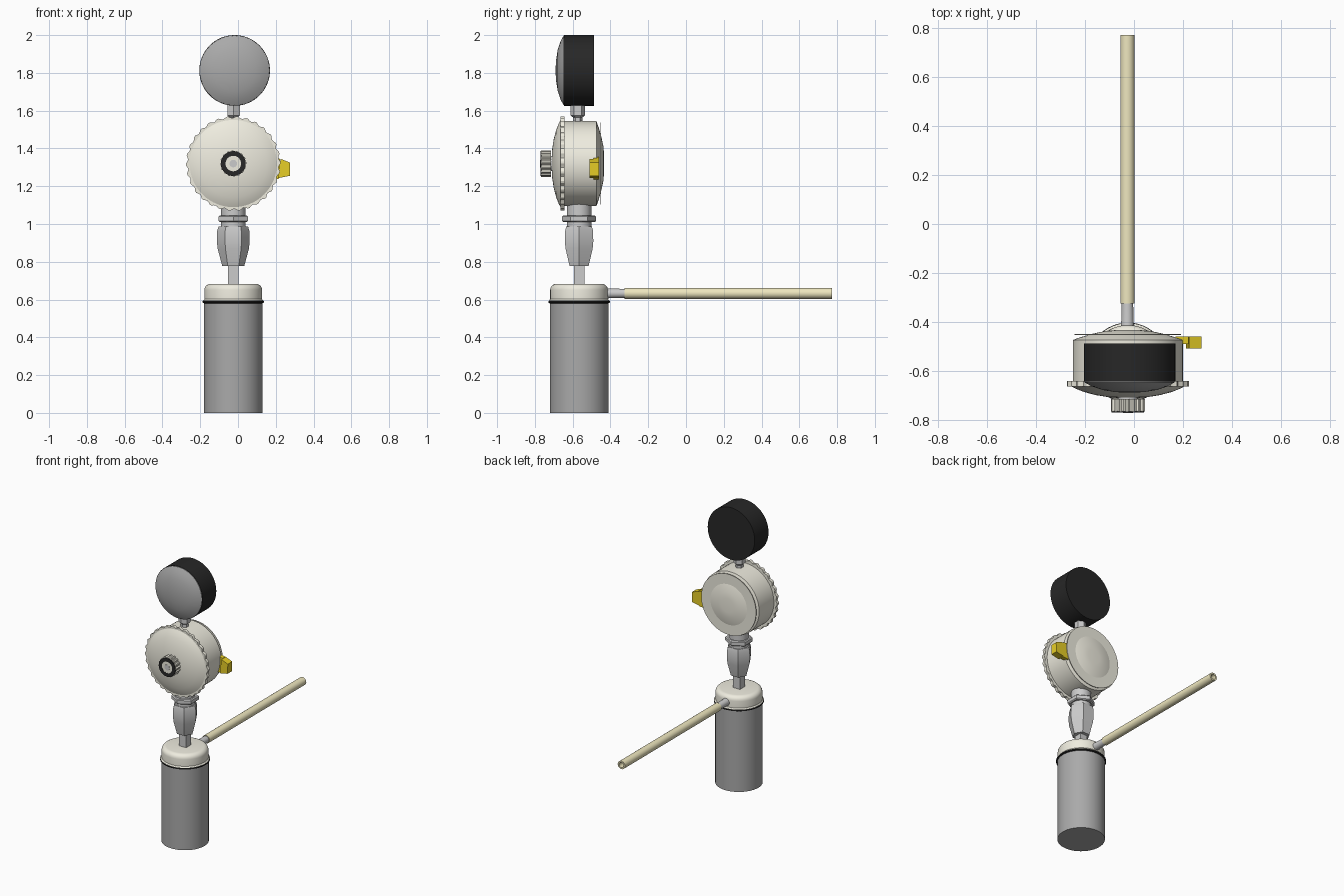
import bpy, bmesh
from math import sin, cos, pi, radians, sqrt
from mathutils import Vector

if "Cube" in bpy.data.objects:
    bpy.data.objects.remove(bpy.data.objects["Cube"])

CX, CY, DZ = -0.025, -0.566, 1.32   # column axis and dial height


def material(name, r, g, b):
    m = bpy.data.materials.new(name)
    m.diffuse_color = (r, g, b, 1)
    m.use_nodes = True
    m.node_tree.nodes["Principled BSDF"].inputs["Base Color"].default_value = m.diffuse_color
    return m


CREAM = material("cream", 0.86, 0.84, 0.74)
BLACK = material("black", 0.02, 0.02, 0.02)
YELLOW = material("yellow", 0.8, 0.62, 0.02)
HOSE = material("hose", 0.86, 0.8, 0.52)
DARK = material("dark_grey", 0.4, 0.4, 0.4)
STEEL = material("steel", 0.6, 0.6, 0.62)


def finish(name, bm, mat):
    bmesh.ops.remove_doubles(bm, verts=bm.verts, dist=1e-5)
    bmesh.ops.recalc_face_normals(bm, faces=bm.faces)
    me = bpy.data.meshes.new(name)
    bm.to_mesh(me)
    bm.free()
    me.materials.append(mat)
    ob = bpy.data.objects.new(name, me)
    bpy.context.collection.objects.link(ob)
    bpy.context.view_layer.objects.active = ob
    ob.select_set(True)
    bpy.ops.object.shade_smooth_by_angle(angle=radians(30))
    ob.select_set(False)
    return ob


def lathe(name, profile, mat, axis="Z", at=(CX, CY), segs=48, phase=0.0,
          wave=(1,), hollow=False):
    """Revolve (radius, position) pairs; wave scales radii around the turn."""
    bm = bmesh.new()
    rings = []
    for r, h in profile:
        ring = []
        for i in range(segs):
            a = phase + 2 * pi * i / segs
            k = r * wave[i % len(wave)]
            u, v = at[0] + k * cos(a), at[1] + k * sin(a)
            ring.append(bm.verts.new((u, v, h) if axis == "Z" else (u, h, v)))
        rings.append(ring)
    pairs = list(zip(rings, rings[1:]))
    if hollow:
        pairs.append((rings[-1], rings[0]))
    else:
        bm.faces.new(rings[0])
        bm.faces.new(rings[-1])
    for a, b in pairs:
        for i in range(segs):
            j = (i + 1) % segs
            bm.faces.new((a[i], a[j], b[j], b[i]))
    return finish(name, bm, mat)


def prism(name, outline, y0, y1, mat):
    """Extrude an (x, z) outline along y."""
    bm = bmesh.new()
    f = bm.faces.new([bm.verts.new((x, y0, z)) for x, z in outline])
    ext = bmesh.ops.extrude_face_region(bm, geom=[f])["geom"]
    bmesh.ops.translate(bm, vec=Vector((0, y1 - y0, 0)),
                        verts=[v for v in ext if isinstance(v, bmesh.types.BMVert)])
    return finish(name, bm, mat)


# Canister, sealing ring and rounded lid
lathe("canister", [(0.155, 0), (0.155, 0.585)], DARK)
lathe("seal_ring", [(0.155, 0.58), (0.163, 0.584), (0.163, 0.591), (0.155, 0.595)], BLACK)
corner = [(0.121 + 0.032 * cos(a * pi / 10), 0.651 + 0.032 * sin(a * pi / 10)) for a in range(6)]
lathe("canister_lid", [(0.16, 0.588), (0.16, 0.594), (0.153, 0.602)] + corner, CREAM)

# Outlet nozzle and open hose
side = (-0.027, 0.633)
lathe("outlet_nozzle", [(0.028, -0.43), (0.025, -0.395), (0.023, -0.29)], STEEL, "Y", side, 24)
lathe("hose", [(0.029, -0.325), (0.029, 0.773), (0.018, 0.773), (0.018, -0.325)],
      HOSE, "Y", side, 24, hollow=True)

# Square stem and hexagonal couplings
lathe("lower_stem", [(0.028 * sqrt(2), 0.67), (0.028 * sqrt(2), 0.79)], STEEL,
      segs=4, phase=pi / 4)
lathe("tapered_coupling", [(0.078, 0.987), (0.085, 0.965), (0.087, 0.91), (0.083, 0.87),
                           (0.058, 0.777)][::-1], STEEL, segs=6)
lathe("coupling_neck", [(0.065, 0.98), (0.065, 1.13)], STEEL, segs=32)
lathe("lock_nut", [(0.083, 1.01), (0.09, 1.016), (0.09, 1.039), (0.083, 1.045)], STEEL,
      segs=6, phase=pi / 2)

# Regulator housing: drum, scalloped rim, domed front and back
dial = (CX, DZ)
lathe("regulator_drum", [(0.225, -0.65), (0.225, -0.474), (0.19, -0.462), (0.145, -0.449),
                         (0.09, -0.437), (0.05, -0.434)], CREAM, "Y", dial, 64)
lathe("back_plate", [(0.218, -0.453), (0.218, -0.449)], CREAM, "Y", dial, 64)
lathe("scalloped_rim", [(0.25, -0.664), (0.25, -0.642)], CREAM, "Y", dial, 150,
      wave=(1, 1, 0.975, 0.96, 0.975))
lathe("front_cover", [(0.238, -0.66), (0.215, -0.673), (0.18, -0.687), (0.13, -0.7),
                      (0.08, -0.708), (0.05, -0.71)], CREAM, "Y", dial, 64)

# Ribbed adjusting knob with dark face
lathe("knob", [(0.07, -0.715), (0.07, -0.767)], CREAM, "Y", dial, 64,
      wave=(1, 1, 0.9, 0.9))
lathe("knob_shaft", [(0.04, -0.70), (0.04, -0.72)], STEEL, "Y", dial, 24)
lathe("knob_face_ring", [(0.066, -0.764), (0.066, -0.771), (0.041, -0.771), (0.041, -0.764)],
      BLACK, "Y", dial, 48, hollow=True)
lathe("knob_cap", [(0.041, -0.764), (0.041, -0.77)], CREAM, "Y", dial, 32)
lathe("knob_screw", [(0.02, -0.765), (0.02, -0.772)], STEEL, "Y", dial, 24)

# Yellow side lever: plate and tapered grip
prism("lever_plate", [(0.17, 1.235), (0.218, 1.24), (0.222, 1.345), (0.17, 1.355)],
      -0.49, -0.46, YELLOW)
prism("lever_grip", [(0.212, 1.243), (0.274, 1.255), (0.276, 1.325), (0.225, 1.345)],
      -0.51, -0.46, YELLOW)

# Gauge: stem, case and domed glass
gauge = (-0.018, 1.813)
lathe("gauge_stem", [(0.026, 1.52), (0.026, 1.565), (0.039, 1.575), (0.039, 1.65)], STEEL,
      at=(-0.023, -0.573), segs=6, phase=pi / 2)
lathe("gauge_case", [(0.187, -0.645), (0.187, -0.488)], BLACK, "Y", gauge, 64)
lathe("gauge_glass", [(0.185, -0.64), (0.184, -0.648), (0.155, -0.664), (0.11, -0.679),
                      (0.06, -0.687), (0.02, -0.69)], DARK, "Y", gauge, 64)
